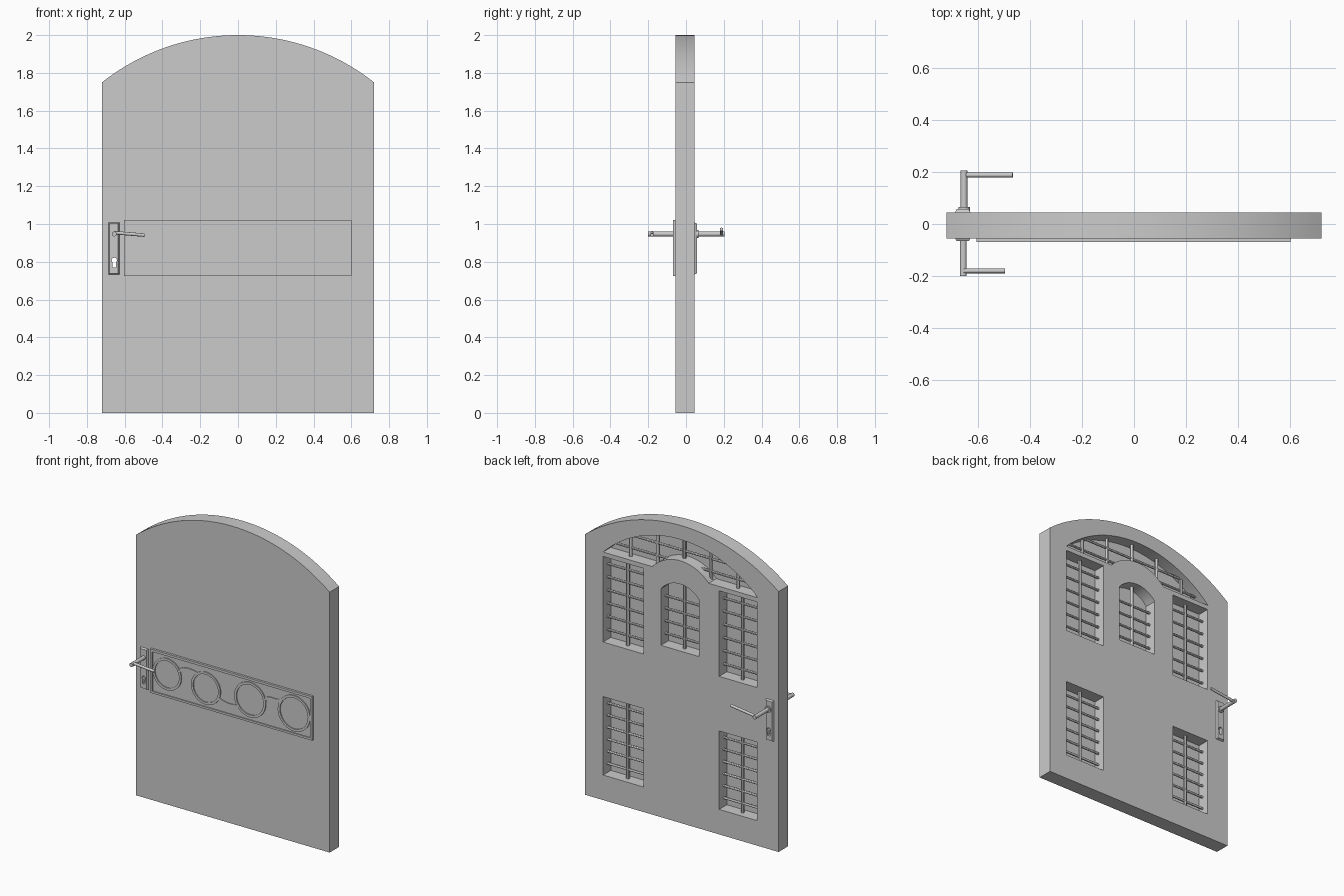
import bpy, bmesh, math
from mathutils import Vector
from mathutils.geometry import interpolate_bezier

cube = bpy.data.objects.get("Cube")
if cube:
    bpy.data.objects.remove(cube, do_unlink=True)

GREY = (0.6, 0.6, 0.6, 1.0)
grey = bpy.data.materials.new("plain_grey")
grey.use_nodes = True
grey.diffuse_color = GREY
grey.node_tree.nodes["Principled BSDF"].inputs["Base Color"].default_value = GREY
parts = []


def add(name, mesh):
    mesh.materials.clear()
    mesh.materials.append(grey)
    ob = bpy.data.objects.new(name, mesh)
    bpy.context.collection.objects.link(ob)
    parts.append(ob)
    return ob


def plate(name, loops, y0, y1):
    """Flat piece in the xz plane; further loops inside the first are holes."""
    cu = bpy.data.curves.new(name, 'CURVE')
    cu.dimensions, cu.fill_mode = '2D', 'BOTH'
    cu.extrude = (y1 - y0) / 2
    for loop in loops:
        sp = cu.splines.new('POLY')
        sp.points.add(len(loop) - 1)
        for p, (x, z) in zip(sp.points, loop):
            p.co = (x, z, 0, 1)
        sp.use_cyclic_u = True
    tmp = bpy.data.objects.new("tmp", cu)
    bpy.context.collection.objects.link(tmp)
    bpy.context.view_layer.update()
    dg = bpy.context.evaluated_depsgraph_get()
    mesh = bpy.data.meshes.new_from_object(tmp.evaluated_get(dg))
    bpy.data.objects.remove(tmp, do_unlink=True)
    bpy.data.curves.remove(cu)
    bm = bmesh.new()
    bm.from_mesh(mesh)
    bmesh.ops.remove_doubles(bm, verts=bm.verts, dist=1e-5)
    for v in bm.verts:
        x, z, d = v.co
        v.co = (x, (y0 + y1) / 2 - d, z)
    bmesh.ops.recalc_face_normals(bm, faces=bm.faces)
    for f in bm.faces:
        f.smooth = False
    bm.to_mesh(mesh)
    bm.free()
    return add(name, mesh)


def rod(name, a, b, r, sides=12):
    a, b = Vector(a), Vector(b)
    bm = bmesh.new()
    bmesh.ops.create_cone(bm, cap_ends=True, segments=sides, radius1=r, radius2=r, depth=(b - a).length)
    rot = (b - a).to_track_quat('Z', 'Y').to_matrix()
    for v in bm.verts:
        v.co = rot @ v.co + (a + b) / 2
    mesh = bpy.data.meshes.new(name)
    bm.to_mesh(mesh)
    bm.free()
    return add(name, mesh)


def rect(x0, x1, z0, z1):
    return [(x0, z0), (x1, z0), (x1, z1), (x0, z1)]


def arc(x0, x1, z, sag, n=32):
    """Circular arch from x1 back to x0, springing at z and rising by sag."""
    h, c = abs(x1 - x0) / 2, (x0 + x1) / 2
    r = (h * h + sag * sag) / (2 * sag)
    t = math.asin(min(1, h / r))
    s = 1 if x1 > x0 else -1
    return [(c + s * r * math.sin(t - 2 * t * i / n),
             z + sag - r + r * math.cos(t - 2 * t * i / n)) for i in range(n + 1)]


def circle(x, z, r, n=48):
    return [(x + r * math.cos(2 * math.pi * i / n), z + r * math.sin(2 * math.pi * i / n)) for i in range(n)]


def cut(ob, cutters):
    for c in cutters:
        m = ob.modifiers.new("cut", 'BOOLEAN')
        m.operation, m.solver, m.object = 'DIFFERENCE', 'EXACT', c
        bpy.context.view_layer.objects.active = ob
        bpy.ops.object.modifier_apply(modifier=m.name)


FRONT, BACK, MID = -0.055, 0.045, -0.005

# Door slab with arched top
door = plate("door_slab", [[(-0.72, 0), (0.72, 0)] + arc(-0.72, 0.72, 1.75, 0.25, 48)], FRONT, BACK)

# Recesses in the back: x0, x1, z0, z1, number of horizontal bars
windows = {
    "lower_left": (0.285, 0.585, 0.168, 0.695, 6),
    "lower_right": (-0.56, -0.278, 0.168, 0.695, 6),
    "upper_left": (0.285, 0.585, 1.062, 1.637, 6),
    "upper_right": (-0.56, -0.278, 1.062, 1.637, 6),
    "middle": (-0.13, 0.155, 1.155, 1.535, 4),
}
cutters = []
for key, (x0, x1, z0, z1, n) in windows.items():
    outline = rect(x0, x1, z0, z1)
    top = z1
    if key == "middle":
        outline = outline[:2] + arc(x0, x1, z1, 0.07, 20)
        top = z1 + 0.07
    cutters.append(plate(key + "_cutter", [outline], -0.037, 0.1))
    # Bars across each recess
    xc = (x0 + x1) / 2
    rod(key + "_upright_bar", (xc, MID, z0), (xc, MID, top), 0.011)
    for i in range(n):
        z = z0 + (z1 - z0) * (i + 0.75) / (n + 0.5)
        rod(f"{key}_cross_bar_{i + 1}", (x0, MID, z), (x1, MID, z), 0.008)

# Fanlight recess with a raised hump over the middle window
L0, L1, LZ, LSAG = -0.565, 0.585, 1.667, 0.238
fan = arc(L0, L1, LZ, LSAG, 40)
hump = arc(0.22, -0.2, LZ, 0.095, 24)
cutters.append(plate("fanlight_cutter", [fan + hump], -0.037, 0.1))

# Fanlight bars
h, c = (L1 - L0) / 2, (L0 + L1) / 2
R = (h * h + LSAG * LSAG) / (2 * LSAG)
for i in range(5):
    x = 0.415 - 0.2 * i
    top = LZ + LSAG - R + math.sqrt(R * R - (x - c) ** 2)
    rod(f"fanlight_upright_bar_{i + 1}", (x, MID, LZ - 0.003), (x, MID, top), 0.011)
for i, z in enumerate((1.725, 1.81)):
    w = math.sqrt(R * R - (z - LZ - LSAG + R) ** 2)
    rod(f"fanlight_cross_bar_{i + 1}", (c - w, MID, z), (c + w, MID, z), 0.008)

# Lock plates on both sides, edges chamfered
plates = []
for name, y0, y1 in (("front_lock_plate", -0.066, FRONT), ("back_lock_plate", BACK, 0.058)):
    ob = plate(name, [rect(-0.686, -0.628, 0.733, 1.008)], y0, y1)
    for v in ob.data.vertices:
        if abs(v.co.y) > 0.056:
            v.co.x += 0.006 if v.co.x < -0.657 else -0.006
            v.co.z += 0.006 if v.co.z < 0.87 else -0.006
    plates.append(ob)

# Keyhole through door and plates
hole = [(-0.664, 0.77), (-0.646, 0.77), (-0.646, 0.797)]
hole += [(-0.655 + 0.014 * math.cos(a), 0.808 + 0.014 * math.sin(a))
         for a in [math.radians(-50 + 28 * i) for i in range(11)]] + [(-0.664, 0.797)]
keyhole = plate("keyhole_cutter", [hole], -0.3, 0.3)

cut(door, cutters + [keyhole])
for p in plates:
    cut(p, [keyhole])
for ob in cutters + [keyhole]:
    parts.remove(ob)
    bpy.data.objects.remove(ob, do_unlink=True)

# Door handles
rod("front_handle_spindle", (-0.655, -0.06, 0.947), (-0.655, -0.2, 0.947), 0.013, 20)
rod("front_handle_lever", (-0.655, -0.18, 0.954), (-0.495, -0.18, 0.941), 0.009, 16)
rod("back_handle_spindle", (-0.652, 0.05, 0.947), (-0.652, 0.205, 0.947), 0.013, 20)
rod("back_handle_lever", (-0.652, 0.188, 0.948), (-0.465, 0.188, 0.972), 0.009, 16)
rod("back_handle_collar", (-0.652, 0.05, 0.947), (-0.652, 0.066, 0.947), 0.022, 20)

# Ornamental panel on the front
PY, PF = -0.063, -0.07
plate("panel_base", [rect(-0.604, 0.6, 0.726, 1.021)], PY, FRONT)
plate("panel_frame", [rect(-0.604, 0.6, 0.726, 1.021), rect(-0.589, 0.586, 0.74, 1.005)], PF, PY)
rings = [(-0.48, 0.882, 0.106), (-0.192, 0.865, 0.109), (0.137, 0.876, 0.117), (0.464, 0.872, 0.12)]
for i, (x, z, r) in enumerate(rings):
    plate(f"panel_ring_{i + 1}", [circle(x, z, r), circle(x, z, r - 0.016)], PF, PY)

# Wavy ribbons joining the rings
ribbons = [
    ((-0.395, 0.925), (-0.36, 0.965), (-0.30, 0.955), (-0.255, 0.945)),
    ((-0.10, 0.82), (-0.06, 0.80), (0.0, 0.79), (0.05, 0.81)),
    ((0.24, 0.89), (0.27, 0.95), (0.31, 0.905), (0.375, 0.935)),
]
for i, ctrl in enumerate(ribbons):
    a, b, d, e = (Vector((x, z, 0)) for x, z in ctrl)
    pts = interpolate_bezier(a, b, d, e, 20)
    one, two = [], []
    for k, p in enumerate(pts):
        t = (pts[min(k + 1, 19)] - pts[max(k - 1, 0)]).normalized() * 0.01
        one.append((p.x - t.y, p.y + t.x))
        two.append((p.x + t.y, p.y - t.x))
    plate(f"panel_ribbon_{i + 1}", [one + two[::-1]], PF + 0.001, PY)

# Smooth curved surfaces, keep edges sharp
bpy.ops.object.select_all(action='DESELECT')
for ob in parts:
    ob.select_set(True)
bpy.context.view_layer.objects.active = door
bpy.ops.object.shade_smooth_by_angle(angle=math.radians(30))
